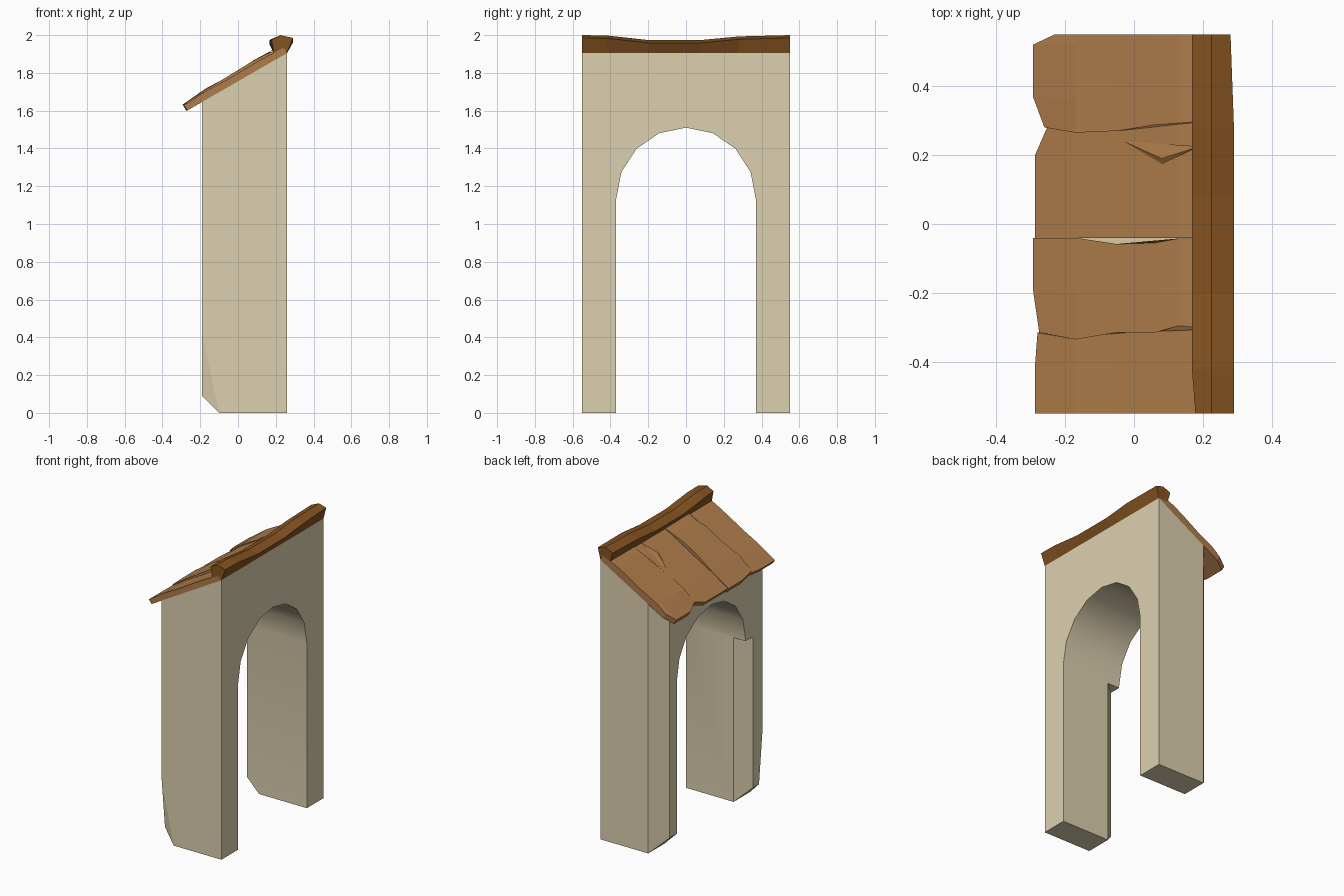
import bpy, bmesh, math
from mathutils import Vector

if "Cube" in bpy.data.objects:
    bpy.data.objects.remove(bpy.data.objects["Cube"])


def material(name, rgb):
    m = bpy.data.materials.new(name)
    m.diffuse_color = (*rgb, 1)
    m.use_nodes = True
    m.node_tree.nodes["Principled BSDF"].inputs["Base Color"].default_value = m.diffuse_color
    return m


PLASTER = material("plaster", (0.72, 0.63, 0.43))
PLANK = material("plank_wood", (0.43, 0.205, 0.07))
RIDGE = material("ridge_wood", (0.235, 0.087, 0.015))


def finish(name, bm, mat=None):
    bmesh.ops.recalc_face_normals(bm, faces=bm.faces[:])
    me = bpy.data.meshes.new(name)
    bm.to_mesh(me)
    bm.free()
    ob = bpy.data.objects.new(name, me)
    bpy.context.collection.objects.link(ob)
    if mat:
        me.materials.append(mat)
    return ob


def loft(name, rings, mat=None):
    """Skin a list of equal-length closed rings and cap both ends."""
    bm = bmesh.new()
    vs = [[bm.verts.new(p) for p in r] for r in rings]
    n = len(vs[0])
    for a, b in zip(vs, vs[1:]):
        for i in range(n):
            j = (i + 1) % n
            bm.faces.new((a[i], a[j], b[j], b[i]))
    bm.faces.new(vs[0])
    bm.faces.new(vs[-1])
    return finish(name, bm, mat)


def hull(name, points, mat=None):
    bm = bmesh.new()
    for p in points:
        bm.verts.new(p)
    bmesh.ops.convex_hull(bm, input=bm.verts[:])
    return finish(name, bm, mat)


def roof_z(x):
    return 1.905 + 0.575 * (x - 0.26)


# Arched wall: one profile lofted through the thickness, top follows the roof slope
def wall_ring(x):
    arch = [(0.37 * math.cos(a), 1.13 + 0.38 * math.sin(a))
            for a in (math.pi * i / 8 for i in range(9))]
    prof = [(0.55, 0), (0.55, roof_z(x)), (-0.55, roof_z(x)), (-0.55, 0), (-0.37, 0)]
    prof += arch[::-1] + [(0.37, 0)]
    return [(x, y, z) for y, z in prof]


wall = loft("arched_wall", [wall_ring(-0.19), wall_ring(0.26)], PLASTER)


# Chipped corners: two upright chamfers, the worn foot, and a tapering chip
def carve(points):
    cutter = hull("cutter", points)
    cutter.hide_render = True
    mod = wall.modifiers.new("chip", 'BOOLEAN')
    mod.operation = 'DIFFERENCE'
    mod.solver = 'EXACT'
    mod.object = cutter
    bpy.context.view_layer.objects.active = wall
    bpy.ops.object.modifier_apply(modifier=mod.name)
    bpy.data.objects.remove(cutter)


carve([(x, y, z) for x, y in ((-0.28, 0.35), (-0.01, 0.65), (-0.28, 0.65)) for z in (-0.1, 2.1)])
carve([(x, y, z) for x, y in ((-0.01, -0.29), (-0.28, -0.53), (-0.28, -0.29)) for z in (-0.1, 1.12)])
carve([(x, y, z) for x, z in ((-0.01, -0.09), (-0.28, 0.18), (-0.28, -0.09)) for y in (-0.7, 0.7)])
a, b, c = Vector((-0.19, -0.55, 0.42)), Vector((-0.10, -0.55, 0)), Vector((-0.19, -0.515, 0.09))
mid = (a + b + c) / 3
out = (b - a).cross(c - a).normalized()
carve([mid + (p - mid) * 3 for p in (a, b, c)] + [mid - out * 0.3])

bpy.ops.object.select_all(action='DESELECT')
wall.select_set(True)
bpy.context.view_layer.objects.active = wall
bpy.ops.object.shade_smooth_by_angle(angle=math.radians(25))


# Roof planks: uneven side edges, eave ends and thickness, lofted across y
STATIONS = (-0.17, -0.05, 0.06, 0.13, 0.24)


def plank(name, near, far, eave, thick):
    """near/far: edge y at eave + stations; eave: (share across, x); thick per station."""
    rings = []
    for share, ex in eave:
        ys = [n + (f - n) * share for n, f in zip(near, far)]
        top_x = (ex,) + STATIONS
        top = [(x, y, roof_z(x) + t) for x, y, t in zip(top_x, ys, thick)]
        low_x = (ex + 0.02,) + STATIONS[:-1] + (0.26,)
        low = [(x, y, roof_z(x)) for x, y in zip(low_x, ys)]
        rings.append(top + low[::-1])
    return loft(name, rings, PLANK)


front_edge, back_edge = (-0.55,) * 6, (0.55,) * 6
seam_1 = (-0.315, -0.335, -0.315, -0.315, -0.295, -0.305)
seam_2 = (-0.04, -0.04, -0.04, -0.04, -0.04, -0.04)
dent_2 = (-0.04, -0.04, -0.058, -0.055, -0.042, -0.04)
seam_3 = (0.28, 0.265, 0.27, 0.288, 0.293, 0.30)
plank("roof_plank_1", front_edge, seam_1,
      ((0, -0.287), (0.6, -0.287), (1, -0.28)), (0.038, 0.046, 0.042, 0.045, 0.045, 0.04))
plank("roof_plank_2", seam_1, dent_2,
      ((0, -0.275), (0.45, -0.293), (1, -0.293)), (0.045, 0.055, 0.058, 0.062, 0.06, 0.045))
plank("roof_plank_3", seam_2, seam_3,
      ((0, -0.287), (0.75, -0.287), (1, -0.252)), (0.04, 0.05, 0.05, 0.052, 0.052, 0.042))
plank("roof_plank_4", seam_3, back_edge,
      ((0, -0.26), (0.33, -0.293), (0.89, -0.293), (1, -0.23)), (0.045, 0.06, 0.055, 0.06, 0.06, 0.045))
# Lifted splinter on the third plank
hull("roof_splinter", [(x, y, roof_z(x) + t) for x, y, t in (
    (-0.03, 0.24, 0.051), (0.08, 0.175, 0.053), (0.19, 0.225, 0.06),
    (0.08, 0.19, 0.064), (0.08, 0.215, 0.04))], PLANK)

# Ridge beam: five-sided section, sagging in the middle
rings = []
for y, left, right, drop in ((-0.55, 0.178, 0.29, 0), (-0.42, 0.168, 0.29, 0.002),
                             (-0.2, 0.168, 0.29, 0.026), (0.08, 0.168, 0.29, 0.026),
                             (0.28, 0.168, 0.29, 0.007), (0.55, 0.168, 0.28, 0)):
    rings.append([(0.19, y, 1.905), (0.26, y, 1.905), (right, y, 1.985 - drop),
                  (0.225, y, 2.0 - drop), (left, y, 1.975 - drop)])
loft("ridge_beam", rings, RIDGE)
